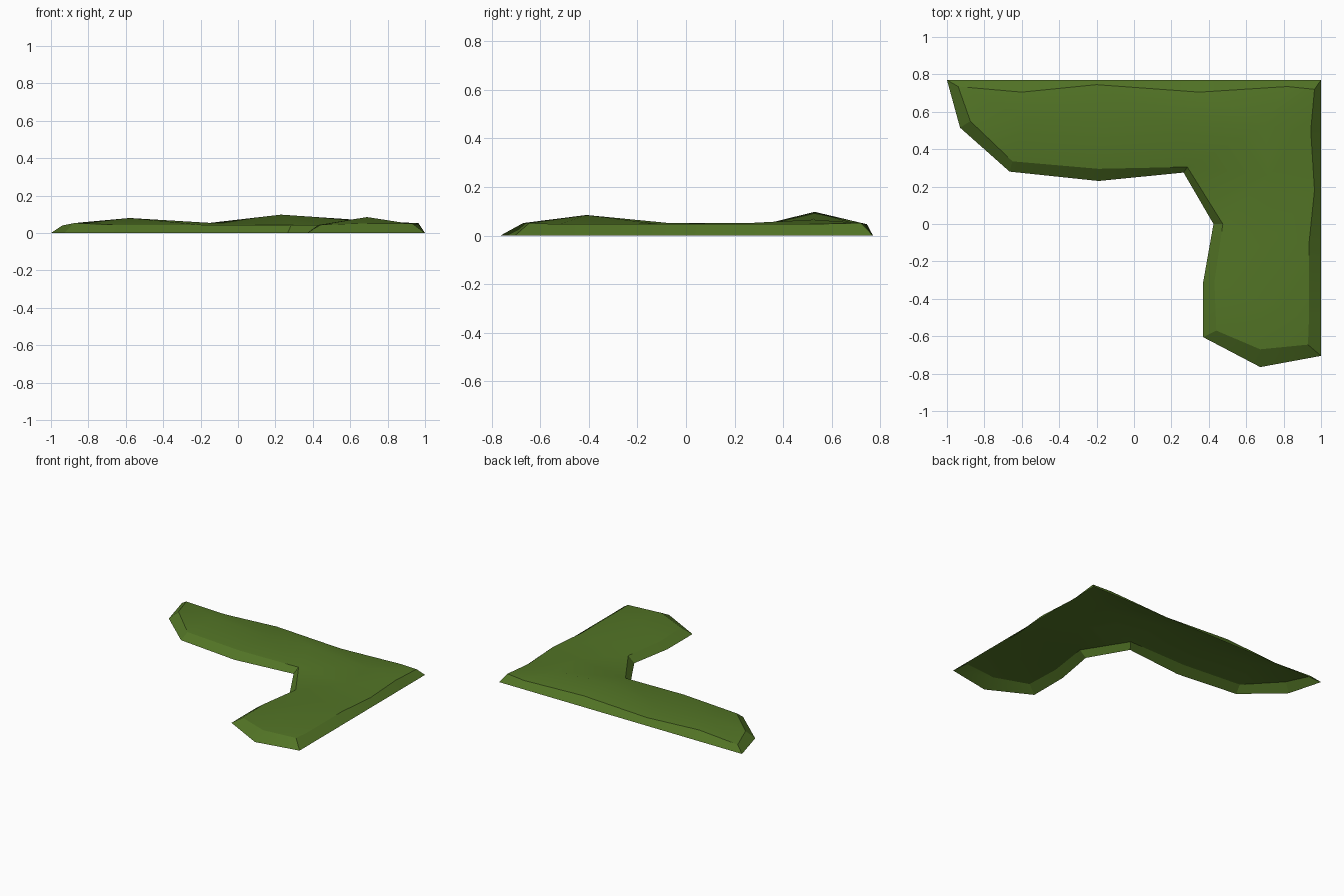
import bpy
import bmesh

cube = bpy.data.objects.get("Cube")
if cube:
    bpy.data.objects.remove(cube, do_unlink=True)

# One grassy green for the whole mound
green = bpy.data.materials.new("grass_green")
green.use_nodes = True
colour = (0.085, 0.175, 0.019, 1)
green.diffuse_color = colour
bsdf = next(n for n in green.node_tree.nodes if n.type == 'BSDF_PRINCIPLED')
bsdf.inputs["Base Color"].default_value = colour
bsdf.inputs["Roughness"].default_value = 0.9

BACK, SIDE = 0.77, 1.0      # straight outer edges of the L shape
RIM, END_RIM = 0.043, 0.052  # height of the upper rim

# Upper outer rim: along the straight back, round the corner, down the side
outer_rim = [(-.94, .735), (-.6, .705), (-.2, .745), (.35, .705), (.82, .735),
             (.965, .72), (.945, .5), (.965, .18), (.935, -.11), (.935, -.52), (.93, -.645)]
# Ridge along the middle of both arms, with its two ends on the rim
ridge = [(-.875, .55, .053), (-.58, .56, .08), (-.15, .575, .054), (.23, .53, .098),
         (.7, .525, .066), (.72, .26, .052), (.74, -.07, .052), (.69, -.41, .085),
         (.675, -.67, .052)]
# Upper inner rim and the ground line below it
inner_rim = [(-.65, .335), (-.19, .295), (.285, .305), (.475, 0), (.43, -.31), (.44, -.57)]
inner_base = [(-.665, .28), (-.19, .23), (.265, .275), (.425, 0), (.37, -.31), (.37, -.605)]

# Which ridge and inner point each cross-section uses
ridge_use = (0, 1, 2, 3, 4, 4, 4, 5, 6, 7, 8)
inner_use = (0, 0, 1, 2, 2, 2, 2, 2, 3, 4, 5)


def outer_base(i, point):
    """Ground point below an outer rim point, pushed out to the straight edge."""
    x, y = point
    if i == 0:
        return (-SIDE, BACK, 0)
    if i == len(outer_rim) - 1:
        return (SIDE, -.705, 0)
    if i == 5:
        return (SIDE, BACK, 0)
    return (x, BACK, 0) if i < 5 else (SIDE, y, 0)


def add_face(bm, verts):
    """Add a face, dropping repeated corners and skipping empty ones."""
    corners = list(dict.fromkeys(verts))
    if len(corners) > 2:
        bm.faces.new(corners)


bm = bmesh.new()
last = len(outer_rim) - 1
rim_height = lambda i: END_RIM if i in (5, last) else (.04 if i == 0 else RIM + .004)
outer = [bm.verts.new((*p, rim_height(i))) for i, p in enumerate(outer_rim)]
outer_low = [bm.verts.new(outer_base(i, p)) for i, p in enumerate(outer_rim)]
middle = [bm.verts.new(p) for p in ridge]
inner = [bm.verts.new((*p, RIM)) for p in inner_rim]
inner_low = [bm.verts.new((*p, 0)) for p in inner_base]
tip_low = [bm.verts.new(p) for p in ((-.93, .515, 0), (.675, -.765, 0))]

# Top: faces between the rims and the ridge
for i in range(last):
    m, m2 = middle[ridge_use[i]], middle[ridge_use[i + 1]]
    n, n2 = inner[inner_use[i]], inner[inner_use[i + 1]]
    add_face(bm, (outer[i], m, m2, outer[i + 1]))
    add_face(bm, (m, n, n2, m2))

# Sloping skirt: rim loop joined to the ground loop, open underneath
upper = outer + [middle[-1]] + inner[::-1] + [middle[0]]
lower = outer_low + [tip_low[1]] + inner_low[::-1] + [tip_low[0]]
for i in range(len(upper)):
    j = (i + 1) % len(upper)
    add_face(bm, (lower[i], upper[i], upper[j], lower[j]))

bmesh.ops.recalc_face_normals(bm, faces=bm.faces)
if sum(f.normal.z for f in bm.faces) < 0:
    bmesh.ops.reverse_faces(bm, faces=bm.faces)

mesh = bpy.data.meshes.new("grass_mound")
bm.to_mesh(mesh)
bm.free()
mesh.materials.append(green)
mound = bpy.data.objects.new("grass_mound", mesh)
bpy.context.collection.objects.link(mound)

# Soft slopes on top, crisp rim
bpy.context.view_layer.objects.active = mound
mound.select_set(True)
bpy.ops.object.shade_smooth_by_angle(angle=0.35)
